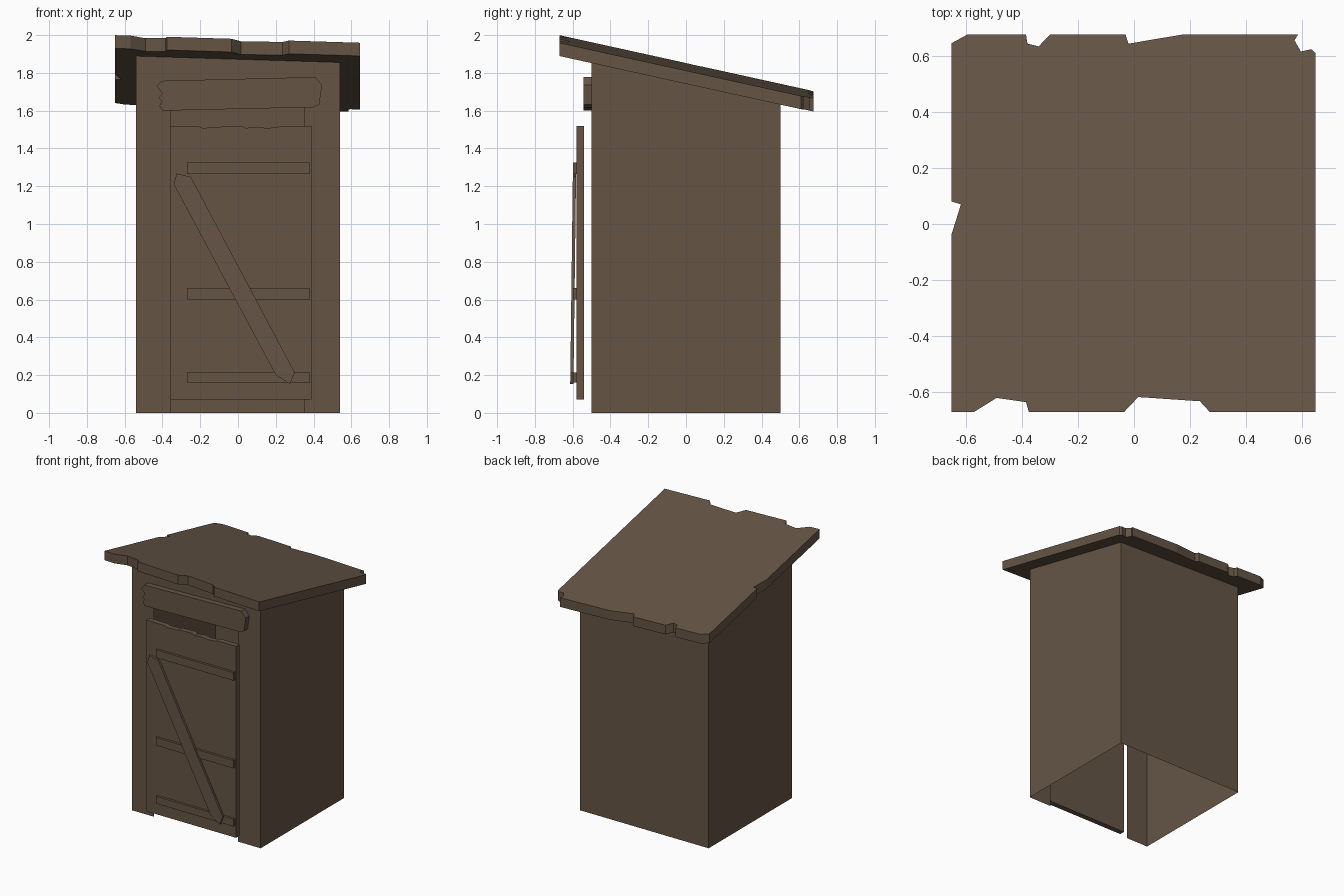
import bpy, bmesh

if "Cube" in bpy.data.objects:
    bpy.data.objects.remove(bpy.data.objects["Cube"])

# One weathered wood colour for everything
wood = bpy.data.materials.new("weathered_wood")
wood.diffuse_color = (0.13, 0.09, 0.06, 1)
wood.use_nodes = True
wood.node_tree.nodes["Principled BSDF"].inputs["Base Color"].default_value = wood.diffuse_color


def finish(name, bm):
    me = bpy.data.meshes.new(name)
    bm.to_mesh(me)
    bm.free()
    me.materials.append(wood)
    ob = bpy.data.objects.new(name, me)
    bpy.context.collection.objects.link(ob)
    return ob


def slab(name, outline, front, back):
    """Solid between two maps (u, v) -> xyz of the same outline."""
    bm = bmesh.new()
    a = [bm.verts.new(front(u, v)) for u, v in outline]
    b = [bm.verts.new(back(u, v)) for u, v in outline]
    bm.faces.new(a)
    bm.faces.new(b[::-1])
    n = len(a)
    for i in range(n):
        j = (i + 1) % n
        bm.faces.new((a[j], a[i], b[i], b[j]))
    bmesh.ops.recalc_face_normals(bm, faces=bm.faces)
    return finish(name, bm)


def board(name, outline, y0, y1):
    """Upright board with an outline drawn in x, z."""
    return slab(name, outline, lambda x, z: (x, y0, z), lambda x, z: (x, y1, z))


def roof_top(x, y):
    return 1.832 - 0.22 * y - 0.031 * x


ROOF_T = 0.07
HX, HY = 0.54, 0.5


# Walls: thin open shell, doorway cut in the front, tops follow the roof
def wall_top(x, y):
    return roof_top(x, y) - ROOF_T + 0.01


bm = bmesh.new()
base = [bm.verts.new((x, y, 0)) for x, y in ((-HX, -HY), (HX, -HY), (HX, HY), (-HX, HY))]
tops = [bm.verts.new((v.co.x, v.co.y, wall_top(v.co.x, v.co.y))) for v in base]
door_edge = [bm.verts.new((x, -HY, z)) for x, z in
             ((-0.355, 0), (-0.355, 1.67), (0.35, 1.67), (0.35, 0))]
bm.faces.new([base[0]] + door_edge + [base[1], tops[1], tops[0]])
for i in (1, 2, 3):
    j = (i + 1) % 4
    bm.faces.new((base[i], base[j], tops[j], tops[i]))
finish("walls", bm)

# Roof: sloping slab with chipped edges, drawn from above
roof_outline = [
    (-0.65, -0.67), (-0.57, -0.67), (-0.49, -0.62), (-0.385, -0.635), (-0.375, -0.67),
    (-0.035, -0.67), (0.015, -0.617), (0.235, -0.632), (0.27, -0.67), (0.647, -0.67),
    (0.647, 0.61), (0.632, 0.623), (0.595, 0.615), (0.572, 0.655), (0.585, 0.675),
    (0.17, 0.675), (-0.02, 0.643), (-0.03, 0.675), (-0.3, 0.675), (-0.34, 0.633),
    (-0.38, 0.643), (-0.385, 0.675), (-0.595, 0.675), (-0.65, 0.645),
    (-0.65, 0.08), (-0.617, 0.07), (-0.65, -0.035)]
slab("roof", roof_outline,
     lambda x, y: (x, y, roof_top(x, y)),
     lambda x, y: (x, y, roof_top(x, y) - ROOF_T))

# Door panel with a worn top edge
board("door", [(-0.36, 0.07), (0.39, 0.07), (0.39, 1.52), (0.23, 1.52), (0.21, 1.512),
               (0.15, 1.508), (0.1, 1.515), (0.04, 1.508), (0.02, 1.52), (-0.08, 1.518),
               (-0.1, 1.511), (-0.19, 1.509), (-0.21, 1.517), (-0.36, 1.52)],
      -0.58, -0.54)

# Door battens
for part, z0, z1 in (("lower", 0.16, 0.215), ("middle", 0.6, 0.66), ("upper", 1.265, 1.325)):
    board(part + "_batten", [(-0.27, z0), (0.38, z0), (0.38, z1), (-0.27, z1)], -0.598, -0.578)


# Diagonal brace, leaning slightly outward at its foot
def brace_y(z):
    return -0.613 + 0.014 * (z - 0.15) / 1.12


slab("door_brace", [(-0.325, 1.267), (-0.25, 1.25), (0.3, 0.215), (0.275, 0.153),
                    (0.2, 0.2), (-0.34, 1.21)],
     lambda x, z: (x, brace_y(z), z),
     lambda x, z: (x, brace_y(z) + 0.017, z))

# Rough plank above the door
board("header_plank", [(-0.4, 1.6), (0.4, 1.618), (0.43, 1.632), (0.445, 1.735), (0.41, 1.778),
                       (-0.405, 1.758), (-0.43, 1.73), (-0.4, 1.69), (-0.42, 1.67),
                       (-0.405, 1.65), (-0.417, 1.625)],
      -0.543, -0.5)
